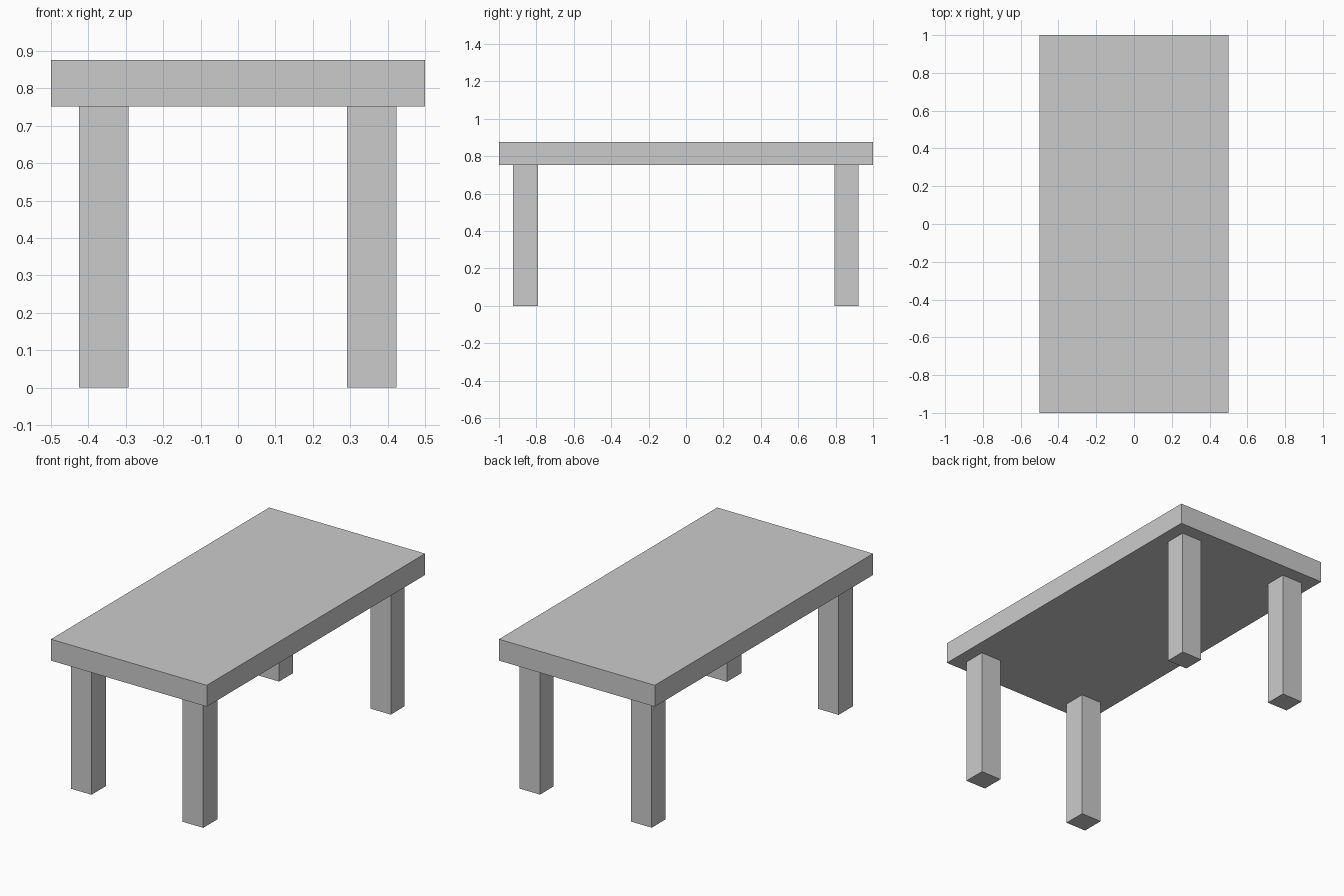
import bpy

if "Cube" in bpy.data.objects:
    bpy.data.objects.remove(bpy.data.objects["Cube"])


def box(name, x0, x1, y0, y1, z0, z1):
    """Axis-aligned box between the given limits."""
    bpy.ops.mesh.primitive_cube_add(size=1)
    ob = bpy.context.object
    ob.name = name
    ob.location = ((x0 + x1) / 2, (y0 + y1) / 2, (z0 + z1) / 2)
    ob.scale = (x1 - x0, y1 - y0, z1 - z0)
    bpy.context.view_layer.update()
    bpy.ops.object.transform_apply(location=True, rotation=False, scale=True)
    return ob


TOP_UNDERSIDE = 0.752

# Table top slab
box("table_top", -0.5, 0.5, -1.0, 1.0, TOP_UNDERSIDE, 0.876)

# Four square legs, inset from the corners
for side, x0, x1 in (("left", -0.425, -0.293), ("right", 0.292, 0.424)):
    for end, y0, y1 in (("front", -0.924, -0.792), ("back", 0.795, 0.921)):
        box(f"{end}_{side}_leg", x0, x1, y0, y1, 0.0, TOP_UNDERSIDE)
